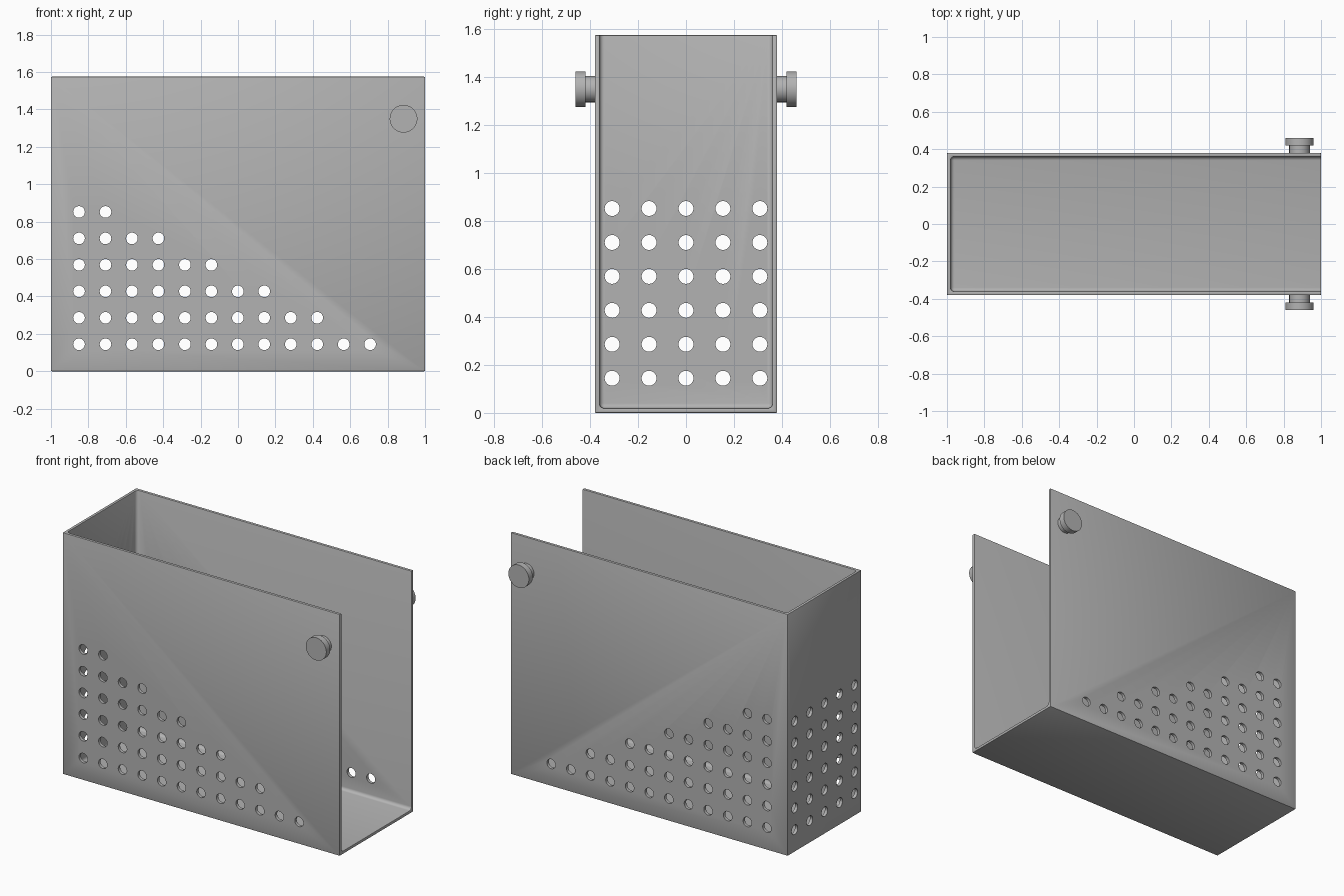
import bpy, bmesh
from math import pi
from mathutils import Matrix, Vector

old = bpy.data.objects.get("Cube")
if old:
    bpy.data.objects.remove(old, do_unlink=True)

W, H, WALL = 0.38, 1.575, 0.02
PITCH, HOLE = 0.1415, 0.031

grey = bpy.data.materials.new("plain_grey")
grey.use_nodes = True
colour = (0.45, 0.45, 0.45, 1)
grey.diffuse_color = colour
grey.node_tree.nodes["Principled BSDF"].inputs["Base Color"].default_value = colour


def make(name, bm, helper=False):
    me = bpy.data.meshes.new(name)
    bm.normal_update()
    bm.to_mesh(me)
    bm.free()
    me.materials.append(grey)
    ob = bpy.data.objects.new(name, me)
    bpy.context.collection.objects.link(ob)
    ob.hide_render = helper
    return ob


def box(lo, hi, radius=0):
    bm = bmesh.new()
    lo, hi = Vector(lo), Vector(hi)
    bmesh.ops.create_cube(bm, size=1, matrix=Matrix.Translation((lo + hi) / 2)
                          @ Matrix.Diagonal((*(hi - lo), 1)))
    if radius:
        bmesh.ops.bevel(bm, geom=bm.edges[:], offset=radius, segments=5,
                        profile=0.5, affect='EDGES')
    return bm


def cylinder(bm, centre, axis, radius, depth, sides=32):
    turn = Matrix.Rotation(pi / 2, 4, 'X' if axis == 'Y' else 'Y')
    return bmesh.ops.create_cone(bm, cap_ends=True, segments=sides, radius1=radius,
                                 radius2=radius, depth=depth,
                                 matrix=Matrix.Translation(centre) @ turn)


def smooth(ob):
    bpy.ops.object.select_all(action='DESELECT')
    ob.select_set(True)
    bpy.context.view_layer.objects.active = ob
    bpy.ops.object.shade_smooth_by_angle(angle=0.6)


# Bin shell, open at the top and at one end
shell = make("bin_shell", box((-1, -W, 0), (1, W, H)))
cavity = make("cavity_cutter", box((-1 + WALL, -W + WALL, WALL),
                                   (1.3, W - WALL, H + 0.3), 0.02), True)

# Stepped triangle of holes through both long walls
bm = bmesh.new()
for row in range(6):
    for col in range(12 - 2 * row):
        cylinder(bm, (-0.85 + col * PITCH, 0, PITCH * (row + 1) + 0.003), 'Y', HOLE, 1)
long_holes = make("long_wall_hole_cutter", bm, True)

# Grid of holes through the closed end
bm = bmesh.new()
for row in range(6):
    for col in range(-2, 3):
        cylinder(bm, (-1, col * 0.154, PITCH * (row + 1) + 0.003), 'X', HOLE, 0.1)
end_holes = make("end_wall_hole_cutter", bm, True)


def cut(cutter):
    mod = shell.modifiers.new(cutter.name, 'BOOLEAN')
    mod.operation = 'DIFFERENCE'
    mod.solver = 'EXACT'
    mod.object = cutter


cut(cavity)
rim = shell.modifiers.new("softened_edges", 'BEVEL')
rim.width, rim.segments = 0.005, 2
rim.limit_method, rim.angle_limit = 'ANGLE', 1.0
cut(long_holes)
cut(end_holes)

# Bake the cuts and drop the cutters
bpy.context.view_layer.update()
baked = bpy.data.meshes.new_from_object(
    shell.evaluated_get(bpy.context.evaluated_depsgraph_get()))
shell.modifiers.clear()
shell.data = baked
for helper in (cavity, long_holes, end_holes):
    bpy.data.objects.remove(helper, do_unlink=True)
smooth(shell)

# Mounting knobs: thin stem with a wider head
for side, name in ((-1, "front_knob"), (1, "back_knob")):
    bm = bmesh.new()
    cylinder(bm, (0.885, side * 0.3975, 1.35), 'Y', 0.055, 0.045, 48)
    cylinder(bm, (0.885, side * 0.44, 1.35), 'Y', 0.074, 0.04, 48)
    smooth(make(name, bm))
